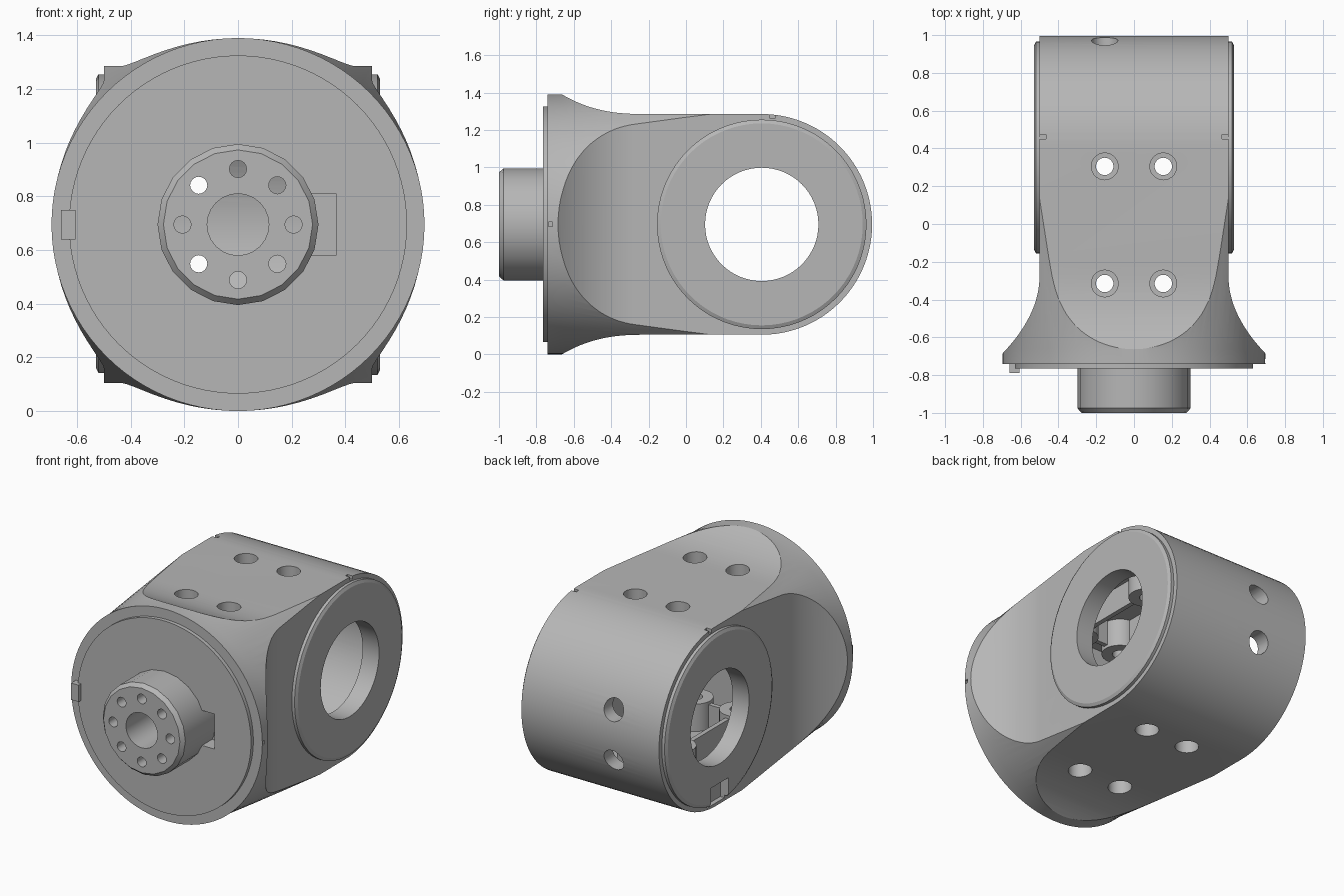
import bpy, bmesh
from math import sin, cos, pi, radians

if "Cube" in bpy.data.objects:
    bpy.data.objects.remove(bpy.data.objects["Cube"], do_unlink=True)

MID = 0.695          # height of the main axis
PIVOT = 0.405        # y of the cross bore
GREY = (0.47, 0.47, 0.47, 1)

mat = bpy.data.materials.new("plain grey")
mat.use_nodes = True
mat.diffuse_color = GREY
mat.node_tree.nodes["Principled BSDF"].inputs["Base Color"].default_value = GREY


def finish(name, bm):
    bmesh.ops.recalc_face_normals(bm, faces=bm.faces)
    mesh = bpy.data.meshes.new(name)
    bm.to_mesh(mesh)
    bm.free()
    mesh.materials.append(mat)
    ob = bpy.data.objects.new(name, mesh)
    bpy.context.collection.objects.link(ob)
    return ob


def lathe(name, axis, centre, profile, segs=48):
    """Solid turned about an axis; profile holds (position, radius)."""
    bm = bmesh.new()
    u, v = (axis + 1) % 3, (axis + 2) % 3
    rings = []
    for pos, r in profile:
        ring = []
        for i in range(segs):
            a = 2 * pi * i / segs
            p = list(centre)
            p[axis] = pos
            p[u] += r * cos(a)
            p[v] += r * sin(a)
            ring.append(bm.verts.new(p))
        rings.append(ring)
    for lo, hi in zip(rings, rings[1:]):
        for i in range(segs):
            j = (i + 1) % segs
            bm.faces.new((lo[i], lo[j], hi[j], hi[i]))
    bm.faces.new(rings[0])
    bm.faces.new(rings[-1])
    return finish(name, bm)


def prism(name, points, half, place):
    """Outline extruded from -half to +half."""
    bm = bmesh.new()
    low = [bm.verts.new(place(a, b, -half)) for a, b in points]
    high = [bm.verts.new(place(a, b, half)) for a, b in points]
    bm.faces.new(low)
    bm.faces.new(high)
    n = len(points)
    for i in range(n):
        j = (i + 1) % n
        bm.faces.new((low[i], low[j], high[j], high[i]))
    return finish(name, bm)


def box(name, x, y, z):
    """Box from ranges; z is measured from the main axis."""
    bm = bmesh.new()
    bmesh.ops.create_cube(bm, size=1)
    for v in bm.verts:
        v.co = [sum(r) / 2 + c * abs(r[1] - r[0]) for r, c in zip((x, y, z), v.co)]
        v.co.z += MID
    return finish(name, bm)


def carve(targets, cutter, op="DIFFERENCE"):
    for ob in targets:
        mod = ob.modifiers.new("cut", "BOOLEAN")
        mod.operation, mod.solver, mod.object = op, "EXACT", cutter
        bpy.ops.object.select_all(action="DESELECT")
        bpy.context.view_layer.objects.active = ob
        ob.select_set(True)
        bpy.ops.object.modifier_apply(modifier=mod.name)
    bpy.data.objects.remove(cutter, do_unlink=True)


def mirrored(half):
    return half + [(y, -h) for y, h in reversed(half)]


def flare(start, length, base, rise, power):
    pts = [(-0.8, base + rise)]
    for i in range(17):
        t = i / 16
        pts.append((start + length * t, base + rise * (1 - t) ** power))
    return pts


def arc(radius, steps=24):
    return [(PIVOT + radius * sin(pi / 2 * i / steps), radius * cos(pi / 2 * i / steps))
            for i in range(steps)]


def tip(half, radius):
    return half + [(PIVOT + radius, 0)] + [(y, -h) for y, h in reversed(half)]


def sideways(y, z, h):
    return (h, y, z + MID)


def upward(y, x, h):
    return (x, y, h + MID)


# Housing: round flange blending into a flat-sided block with a round end
housing = lathe("housing", 1, (0, 0, MID),
                [(-0.74, 0.695), (-0.66, 0.695), (0.25, 0.785), (1.1, 0.79)], 96)
side_outline = tip(flare(-0.68, 0.46, 0.59, 0.115, 2.5) + arc(0.59), 0.59)
carve([housing], prism("side_cutter", side_outline, 0.9, sideways), "INTERSECT")
top_outline = mirrored(flare(-0.695, 0.42, 0.5, 0.205, 2) + [(1.2, 0.5)])
carve([housing], prism("top_cutter", top_outline, 0.9, upward), "INTERSECT")

# Hollow inside
cavity = tip([(-0.6, 0.5)] + arc(0.5), 0.5)
carve([housing], prism("cavity_cutter", cavity, 0.41, sideways))

# Raised side rings around the cross bore
rings = []
for side, label in ((1, "left"), (-1, "right")):
    rings.append(lathe(label + "_side_ring", 0, (0, PIVOT, MID),
                       [(side * 0.49, 0.56), (side * 0.52, 0.56), (side * 0.53, 0.54)], 72))
carve([housing] + rings, lathe("bore_cutter", 0, (0, PIVOT, MID),
                               [(-0.7, 0.303), (0.7, 0.303)], 64))
carve([housing, rings[1]], box("key_cutter", (-0.6, -0.47),
                               (PIVOT - 0.09, PIVOT + 0.09), (-0.57, -0.43)))

# Front plate, locating key and output shaft
plate = lathe("front_plate", 1, (0, 0, MID), [(-0.765, 0.63), (-0.73, 0.63)], 96)
key = box("locating_key", (-0.66, -0.605), (-0.79, -0.72), (-0.055, 0.055))
shaft = lathe("output_shaft", 1, (0, 0, MID),
              [(-1, 0.278), (-0.975, 0.3), (-0.62, 0.3)], 20)
carve([housing, plate], box("slot_cutter", (0.2, 0.365), (-0.9, -0.66), (-0.115, 0.115)))
carve([housing], box("flange_notch_cutter", (0.68, 0.72), (-0.735, -0.715), (-0.012, 0.012)))

# Shaft centre bore and bolt circle
carve([housing, plate, shaft], lathe("centre_cutter", 1, (0, 0, MID),
                                     [(-1.1, 0.115), (-0.5, 0.115)], 24))
for i in range(8):
    a = i * pi / 4
    spot = (0.207 * cos(a), 0, MID + 0.207 * sin(a))
    carve([housing, plate, shaft], lathe("bolt_cutter", 1, spot,
                                         [(-1.1, 0.032), (-0.5, 0.032)], 16))

# Screw bosses and counterbored holes, above and below
bosses = []
for level, label in ((1, "upper"), (-1, "lower")):
    for x in (-0.155, 0.155):
        for y in (0.305, -0.315):
            boss = lathe(label + "_boss", 2, (x, y, 0),
                         [(MID + level * 0.53, 0.11), (MID + level * 0.32, 0.11)], 32)
            bosses.append(boss)
            carve([housing, boss], lathe("screw_cutter", 2, (x, y, 0), [
                (MID + level * 0.25, 0.046), (MID + level * 0.45, 0.046),
                (MID + level * 0.451, 0.071), (MID + level * 0.8, 0.071)], 28))
        # Ribs running along the housing between bosses
        box(label + "_long_rib", (x - 0.015, x + 0.015), (-0.22, 0.21),
            (level * 0.34, level * 0.52))
    for y in (0.305, -0.315):
        box(label + "_cross_rib", (-0.06, 0.06), (y - 0.015, y + 0.015),
            (level * 0.34, level * 0.52))
    # Rear screw holes
    carve([housing], lathe("rear_cutter", 1, (-0.155, 0, MID + level * 0.165),
                           [(0.75, 0.07), (1.2, 0.07)], 28))

# Small alignment notches on the top edges
for side in (1, -1):
    carve([housing], box("edge_notch_cutter", (side * 0.465, side * 0.55),
                         (0.45, 0.475), (0.565, 0.65)))

# Smooth curved surfaces, keep edges crisp
for ob in [housing, plate, shaft] + rings + bosses:
    bpy.ops.object.select_all(action="DESELECT")
    bpy.context.view_layer.objects.active = ob
    ob.select_set(True)
    limit = 14 if ob is housing else 25
    bpy.ops.object.shade_smooth_by_angle(angle=radians(limit))
